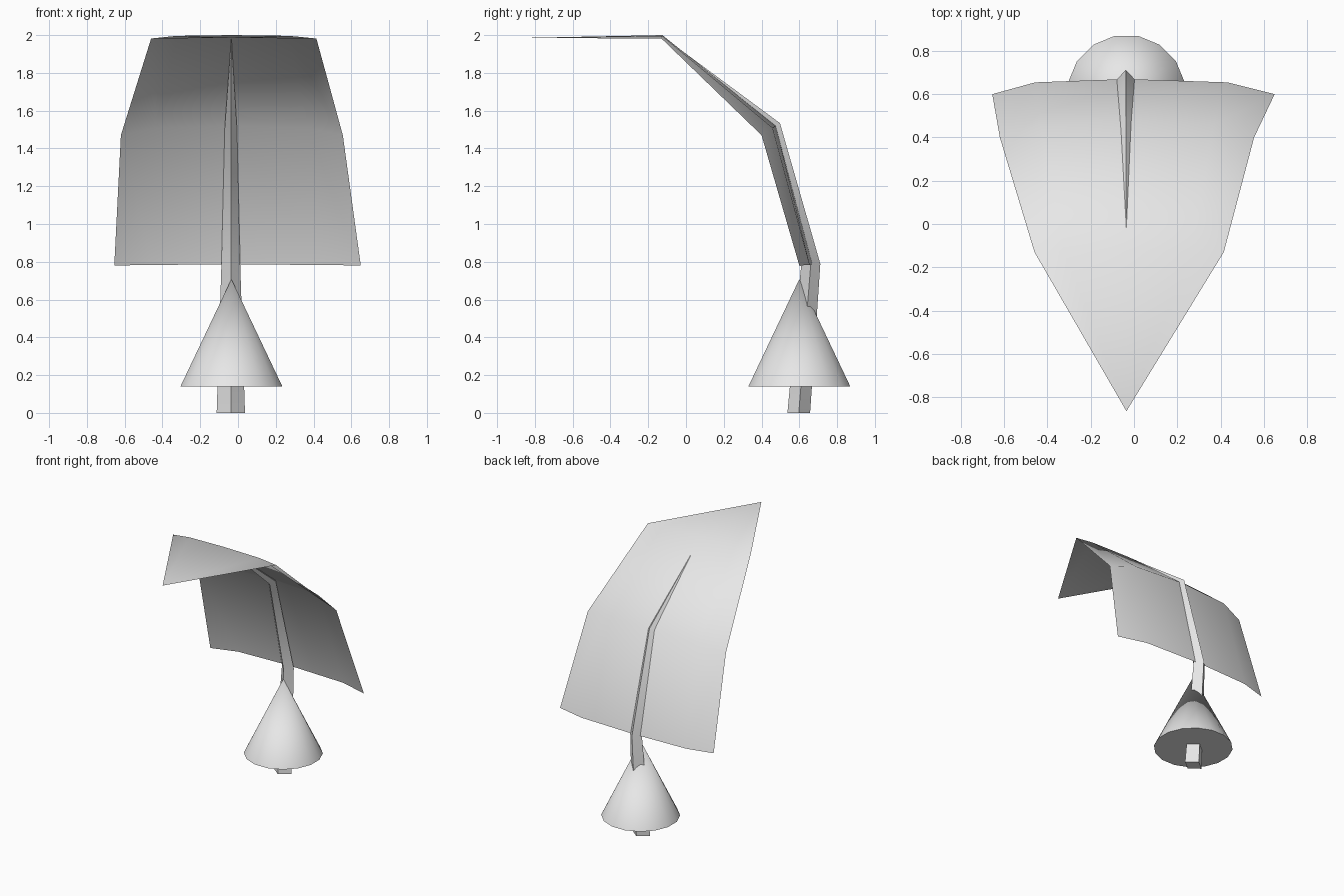
import bpy, bmesh, math
from mathutils import Vector

if "Cube" in bpy.data.objects:
    bpy.data.objects.remove(bpy.data.objects["Cube"])

CX = -0.035  # stem centre line in x

grey = bpy.data.materials.new("light grey")
grey.diffuse_color = (0.8, 0.8, 0.8, 1)
grey.use_nodes = True
grey.node_tree.nodes["Principled BSDF"].inputs["Base Color"].default_value = grey.diffuse_color


def finish(bm, name, closed=True):
    if closed:
        bmesh.ops.recalc_face_normals(bm, faces=bm.faces)
    mesh = bpy.data.meshes.new(name)
    bm.to_mesh(mesh)
    bm.free()
    ob = bpy.data.objects.new(name, mesh)
    bpy.context.collection.objects.link(ob)
    mesh.materials.append(grey)
    for p in mesh.polygons:
        p.use_smooth = True
    return ob


# Leaf: arched sheet of three rows, closing to a pointed tip
# each row: left x, right x, centre (y, z), edge (y, z)
rows_def = [
    (-0.655, 0.65, (0.67, 0.785), (0.60, 0.78)),
    (-0.62, 0.555, (0.475, 1.52), (0.40, 1.47)),
    (-0.46, 0.415, (-0.125, 2.0), (-0.13, 1.982)),
]
bm = bmesh.new()
rows = []
for xl, xr, c, e in rows_def:
    row = []
    for s, sag in ((-1, 1), (-0.68, 0.22), (0, 0), (0.68, 0.22), (1, 1)):
        x = CX + abs(s) * ((xl if s < 0 else xr) - CX)
        row.append(bm.verts.new((x, c[0] + (e[0] - c[0]) * sag,
                                 c[1] + (e[1] - c[1]) * sag)))
    rows.append(row)
tip = bm.verts.new((CX, -0.865, 1.985))
for a, b in zip(rows, rows[1:]):
    for i in range(4):
        bm.faces.new((a[i + 1], a[i], b[i], b[i + 1]))
for i in range(4):
    bm.faces.new((rows[2][i + 1], rows[2][i], tip))
finish(bm, "leaf", closed=False)

# Stem: four-sided tapering tube following the back of the leaf
path = [(0.597, 0.0, 0.075, 0.06), (0.66, 0.78, 0.05, 0.052),
        (0.468, 1.515, 0.032, 0.035)]  # y, z, half width, half depth
tilt = [0.0, math.radians(10), math.radians(33)]
bm = bmesh.new()
rings = []
for (y, z, w, d), t in zip(path, tilt):
    back = Vector((0, math.cos(t), math.sin(t))) * d
    side = Vector((w, 0, 0))
    p = Vector((CX - 0.003, y, z))
    rings.append([bm.verts.new(p + o) for o in (-back, side, back, -side)])
top = bm.verts.new((CX, -0.12, 1.99))
for a, b in zip(rings, rings[1:]):
    for i in range(4):
        j = (i + 1) % 4
        bm.faces.new((a[i], a[j], b[j], b[i]))
for i in range(4):
    bm.faces.new((rings[-1][i], rings[-1][(i + 1) % 4], top))
bm.faces.new(rings[0][::-1])
stem = finish(bm, "stem")

# Cone around the lower stem
N, R = 16, 0.275
bm = bmesh.new()
ring = []
for k in range(N):
    a = (k + 0.5) * 2 * math.pi / N
    ring.append(bm.verts.new((CX + R * math.cos(a), 0.6 + R * math.sin(a), 0.14)))
apex = bm.verts.new((CX, 0.6, 0.708))
for k in range(N):
    bm.faces.new((ring[k], ring[(k + 1) % N], apex))
bm.faces.new(ring[::-1])
cone = finish(bm, "cone")

# Keep the cone rim and the stem foot crisp
for ob, ang in ((cone, 50), (stem, 80)):
    bpy.ops.object.select_all(action='DESELECT')
    ob.select_set(True)
    bpy.context.view_layer.objects.active = ob
    bpy.ops.object.shade_smooth_by_angle(angle=math.radians(ang))
